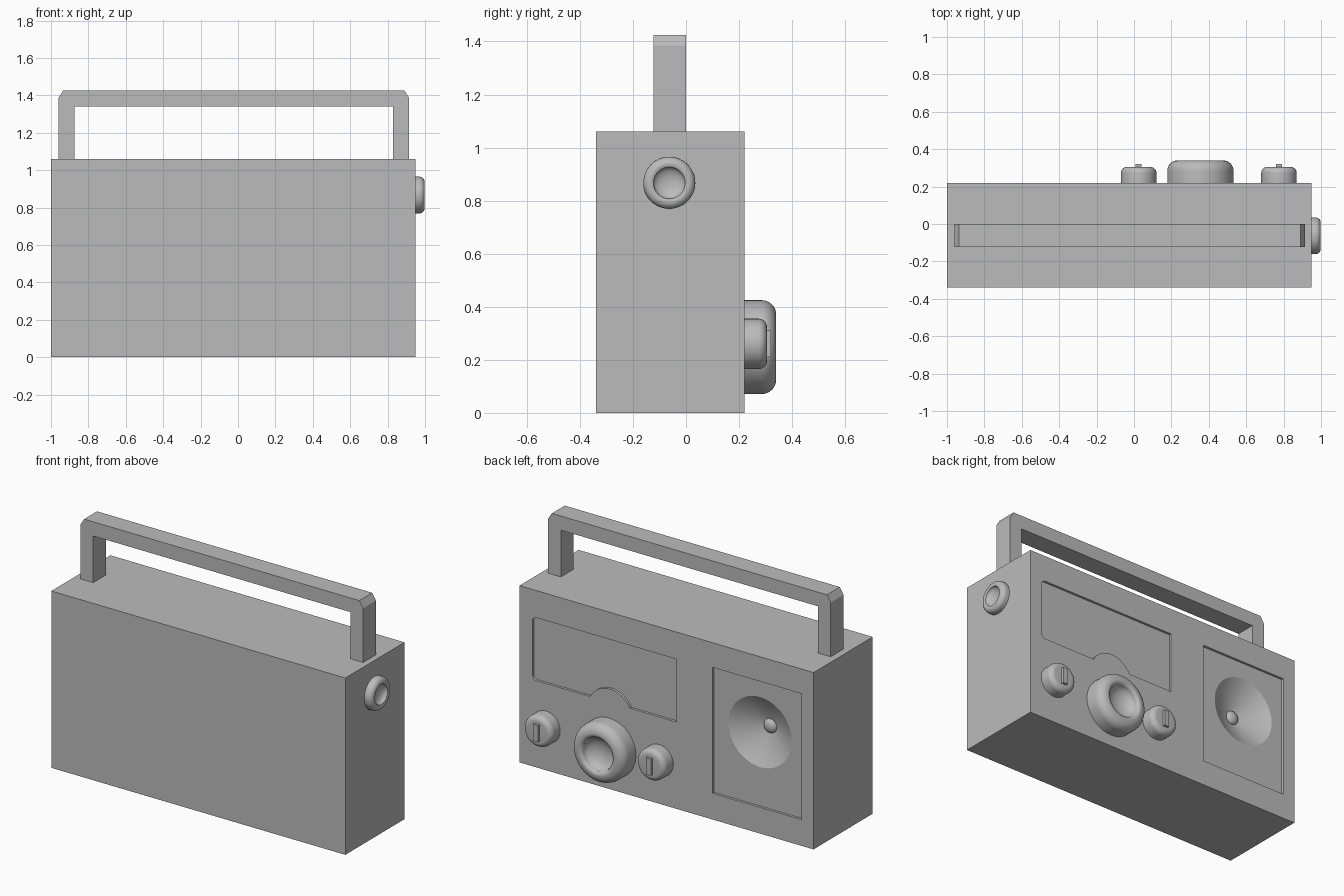
import bpy, bmesh, math
from mathutils import Vector

if "Cube" in bpy.data.objects:
    bpy.data.objects.remove(bpy.data.objects["Cube"])

grey = bpy.data.materials.new("plain grey")
grey.use_nodes = True
grey.diffuse_color = (0.5, 0.5, 0.5, 1)
grey.node_tree.nodes["Principled BSDF"].inputs["Base Color"].default_value = (0.5, 0.5, 0.5, 1)

BACK = 0.22   # y of the panel that carries the controls
SIDE = 0.95   # x of the side that carries the round button
TOP = 1.06


def finish(bm, name, smooth=True):
    bmesh.ops.recalc_face_normals(bm, faces=bm.faces)
    mesh = bpy.data.meshes.new(name)
    bm.to_mesh(mesh)
    bm.free()
    obj = bpy.data.objects.new(name, mesh)
    bpy.context.collection.objects.link(obj)
    mesh.materials.append(grey)
    if smooth:
        smooth_edges(obj)
    return obj


def smooth_edges(obj):
    bpy.ops.object.select_all(action='DESELECT')
    obj.select_set(True)
    bpy.context.view_layer.objects.active = obj
    bpy.ops.object.shade_smooth_by_angle(angle=math.radians(35))


def prism(name, outline, y0, y1):
    """Extrude an x-z outline along y."""
    bm = bmesh.new()
    face = bm.faces.new([bm.verts.new((x, y0, z)) for x, z in outline])
    new = bmesh.ops.extrude_face_region(bm, geom=[face])["geom"]
    moved = [v for v in new if isinstance(v, bmesh.types.BMVert)]
    bmesh.ops.translate(bm, verts=moved, vec=(0, y1 - y0, 0))
    return finish(bm, name, smooth=False)


def lathe(name, profile, origin, axis='Y', steps=48):
    """Spin (radius, height) points around an axis through the origin point."""
    bm = bmesh.new()
    up = Vector((0, 1, 0)) if axis == 'Y' else Vector((1, 0, 0))
    verts = [bm.verts.new(Vector((0, 0, r)) + up * h) for r, h in profile]
    edges = [bm.edges.new(pair) for pair in zip(verts, verts[1:])]
    bmesh.ops.spin(bm, geom=verts + edges, axis=up, cent=(0, 0, 0),
                   angle=math.tau, steps=steps)
    bmesh.ops.remove_doubles(bm, verts=bm.verts, dist=0.0002)
    bmesh.ops.translate(bm, verts=bm.verts, vec=origin)
    return finish(bm, name)


def arc(cx, cy, rx, ry, start, end, n=8):
    angles = [math.radians(start + (end - start) * i / n) for i in range(n + 1)]
    return [(cx + rx * math.cos(a), cy + ry * math.sin(a)) for a in angles]


def rect(x0, x1, z0, z1):
    return [(x0, z0), (x1, z0), (x1, z1), (x0, z1)]


def carve(obj, cutter):
    cutter.hide_render = True
    mod = obj.modifiers.new("cut", 'BOOLEAN')
    mod.operation, mod.solver, mod.object = 'DIFFERENCE', 'EXACT', cutter
    bpy.context.view_layer.objects.active = obj
    bpy.ops.object.modifier_apply(modifier=mod.name)
    bpy.data.objects.remove(cutter)


# Case with a recessed tuning window, speaker panel and speaker cone
case = prism("case", rect(-1, SIDE, 0, TOP), -0.34, BACK)
FLOOR = BACK - 0.015
window = [(-0.09, 0.52)] + arc(0.35, 0.45, 0.15, 0.15, 152, 28, 16)
window += arc(0.84, 0.545, 0.025, 0.025, -90, 0, 4)
window += arc(0.84, 0.872, 0.025, 0.025, 0, 90, 4) + [(-0.09, 0.897)]
carve(case, prism("window_cutter", window, FLOOR, 0.3))
carve(case, prism("speaker_panel_cutter", rect(-0.92, -0.33, 0.157, 0.912), FLOOR, 0.3))
speaker = (-0.635, FLOOR, 0.6)
carve(case, lathe("cone_cutter", [(0, 0.05), (0.21, 0.05), (0.21, 0), (0.04, -0.1), (0, -0.1)], speaker))
smooth_edges(case)

# Speaker dust cap
cap = [(0.042, -0.105)] + arc(0, -0.1, 0.042, 0.025, 0, 90)
lathe("speaker_cap", cap, speaker, steps=32)

# Carrying handle with chamfered outer corners
handle = [(-0.96, TOP), (-0.96, 1.385), (-0.935, 1.425), (0.89, 1.425),
          (0.915, 1.385), (0.915, TOP), (0.83, TOP), (0.83, 1.34),
          (-0.875, 1.34), (-0.875, TOP)]
prism("handle", handle, -0.122, 0)

# Large tuning dial with a dished face
dial = [(0.177, 0)] + arc(0.122, 0.065, 0.055, 0.055, 0, 90)
dial += arc(0.122, 0.095, 0.025, 0.025, 80, 150, 4) + arc(0, 0.108, 0.1, 0.06, 0, -90)
lathe("tuning_dial", dial, (0.355, BACK, 0.248), steps=64)

# Two small knobs with raised pointers
for label, x in (("left", 0.775), ("right", 0.025)):
    knob = [(0.095, 0)] + arc(0.063, 0.053, 0.032, 0.032, 0, 90) + [(0, 0.085)]
    lathe(label + "_knob", knob, (x, BACK, 0.26))
    prism(label + "_knob_pointer", rect(x - 0.016, x + 0.016, 0.21, 0.31), BACK + 0.08, BACK + 0.1)

# Dished round button on the side
button = [(0.098, 0)] + arc(0.07, 0.02, 0.028, 0.028, 0, 90)
button += arc(0, 0.044, 0.06, 0.03, 0, -90)
lathe("side_button", button, (SIDE, -0.063, 0.867), axis='X')
